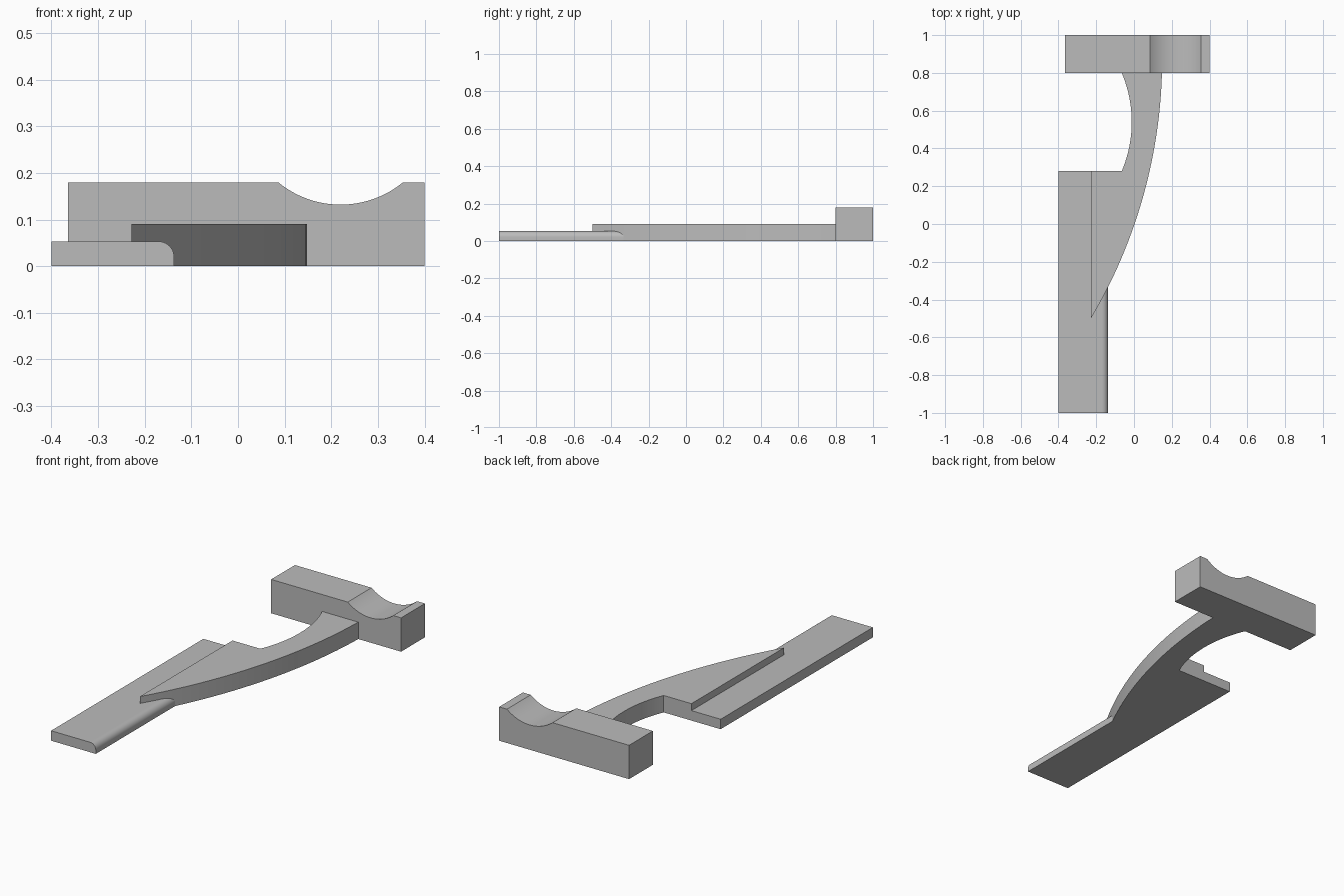
import bpy
import bmesh
import math
from mathutils import Vector

default = bpy.data.objects.get("Cube")
if default:
    bpy.data.objects.remove(default, do_unlink=True)

grey = bpy.data.materials.new("plain_grey")
grey.use_nodes = True
colour = (0.5, 0.5, 0.5, 1)
grey.diffuse_color = colour
grey.node_tree.nodes["Principled BSDF"].inputs["Base Color"].default_value = colour


def arc(a, b, c, steps=24):
    """Points on the circular arc from a through b to c."""
    (ax, ay), (bx, by), (cx, cy) = a, b, c
    d = 2 * (ax * (by - cy) + bx * (cy - ay) + cx * (ay - by))
    sa, sb, sc = ax**2 + ay**2, bx**2 + by**2, cx**2 + cy**2
    ox = (sa * (by - cy) + sb * (cy - ay) + sc * (ay - by)) / d
    oy = (sa * (cx - bx) + sb * (ax - cx) + sc * (bx - ax)) / d
    radius = math.hypot(ax - ox, ay - oy)
    start = math.atan2(ay - oy, ax - ox)
    sweep = math.remainder(math.atan2(cy - oy, cx - ox) - start, math.tau)
    return [(ox + radius * math.cos(start + sweep * i / steps),
             oy + radius * math.sin(start + sweep * i / steps))
            for i in range(steps + 1)]


def extrude(name, outline, to_3d, offset):
    """Solid made by sweeping a flat outline along an offset."""
    bm = bmesh.new()
    face = bm.faces.new([bm.verts.new(to_3d(*p)) for p in outline])
    swept = bmesh.ops.extrude_face_region(bm, geom=[face], use_keep_orig=True)
    moved = [v for v in swept["geom"] if isinstance(v, bmesh.types.BMVert)]
    bmesh.ops.translate(bm, verts=moved, vec=Vector(offset))
    bmesh.ops.recalc_face_normals(bm, faces=bm.faces[:])
    mesh = bpy.data.meshes.new(name)
    bm.to_mesh(mesh)
    bm.free()
    mesh.materials.append(grey)
    obj = bpy.data.objects.new(name, mesh)
    bpy.context.collection.objects.link(obj)
    bpy.ops.object.select_all(action="DESELECT")
    obj.select_set(True)
    bpy.context.view_layer.objects.active = obj
    bpy.ops.object.shade_smooth_by_angle(angle=math.radians(25))
    return obj


# Long flat plate with one rounded upper edge
right, top, r = -0.137, 0.053, 0.033
k = r * (1 - math.sqrt(0.5))
plate = [(-0.4, 0), (right, 0)]
plate += arc((right, top - r), (right - k, top - k), (right - r, top), 10)
plate += [(-0.4, top)]
extrude("base_plate", plate, lambda x, z: (x, -1, z), (0, 1.28, 0))

# Curved arm tapering to a point over the plate
arm = arc((-0.228, -0.5), (0.003, 0), (0.148, 0.8), 32)
arm += arc((-0.065, 0.8), (-0.012, 0.54), (-0.065, 0.28))
arm += [(-0.228, 0.28)]
extrude("curved_arm", arm, lambda x, y: (x, y, 0), (0, 0, 0.09))

# End block with a shallow round groove across its top
block = [(-0.365, 0), (0.4, 0), (0.4, 0.18)]
block += arc((0.354, 0.18), (0.22, 0.132), (0.086, 0.18))
block += [(-0.365, 0.18)]
extrude("grooved_block", block, lambda x, z: (x, 0.8, z), (0, 0.2, 0))
